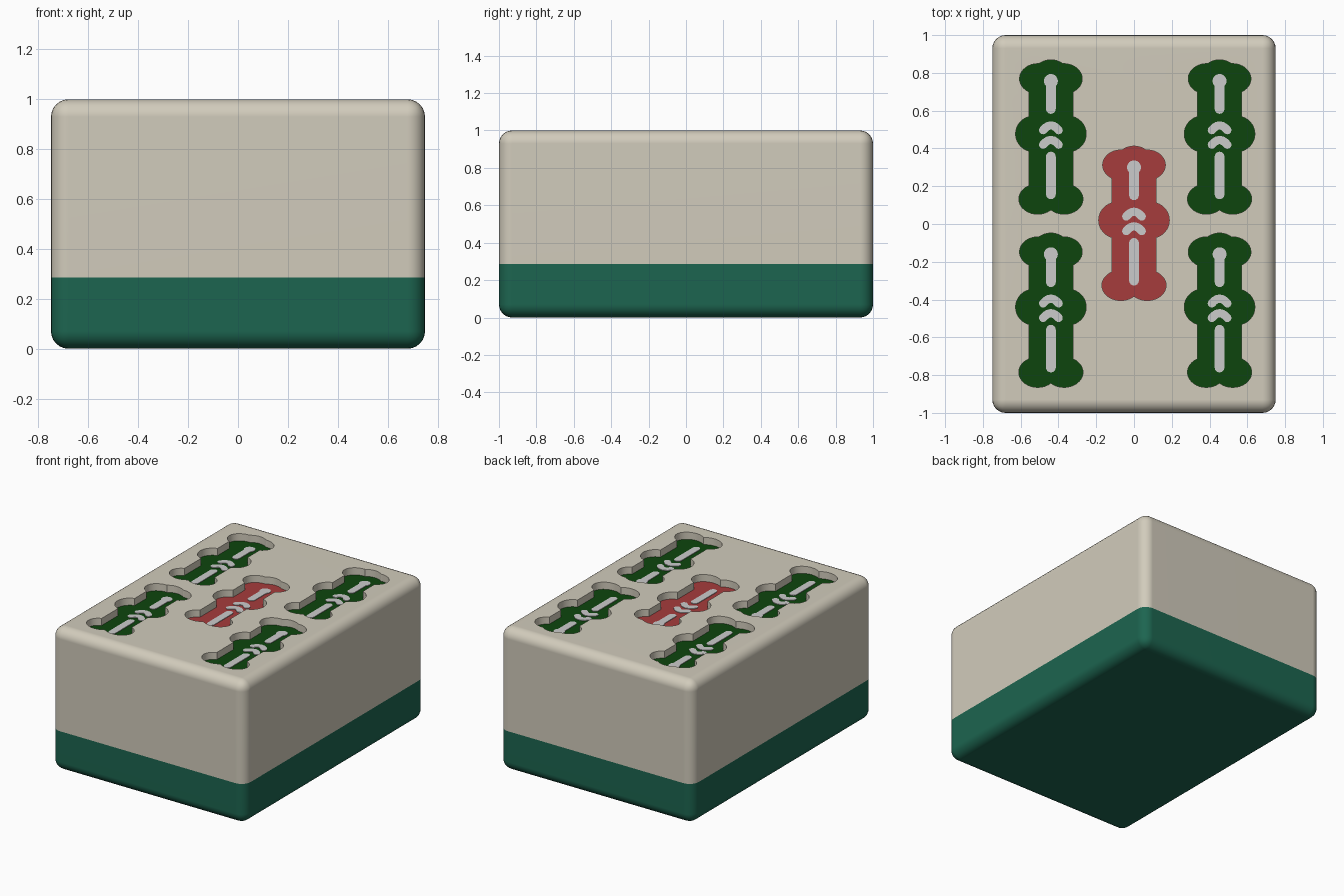
import bpy, bmesh
from math import sin, cos, radians, atan2, pi

if "Cube" in bpy.data.objects:
    bpy.data.objects.remove(bpy.data.objects["Cube"])

DEPTH = 0.05      # engraving depth
SPLIT = 0.285     # height of the coloured backing


def material(name, rgb):
    m = bpy.data.materials.new(name)
    m.diffuse_color = (*rgb, 1)
    m.use_nodes = True
    m.node_tree.nodes["Principled BSDF"].inputs["Base Color"].default_value = m.diffuse_color
    return m


cream = material("cream", (0.64, 0.60, 0.50))
backing = material("backing_green", (0.012, 0.13, 0.08))
green = material("stick_green", (0.004, 0.06, 0.004))
red = material("stick_red", (0.38, 0.045, 0.045))


def make_object(name, bm, mats=()):
    bmesh.ops.recalc_face_normals(bm, faces=bm.faces)
    me = bpy.data.meshes.new(name)
    bm.to_mesh(me)
    bm.free()
    ob = bpy.data.objects.new(name, me)
    bpy.context.collection.objects.link(ob)
    for m in mats:
        me.materials.append(m)
    return ob


def prism(bm, pts, z0, z1):
    """Extrude a 2D outline; returns the bottom face."""
    face = bm.faces.new([bm.verts.new((x, y, z0)) for x, y in pts])
    ext = bmesh.ops.extrude_face_region(bm, geom=[face], use_keep_orig=True)["geom"]
    for v in ext:
        if isinstance(v, bmesh.types.BMVert):
            v.co.z = z1
    return face


def arc(cx, cy, rx, ry, a0, a1, n=14):
    return [(cx + rx * cos(radians(a0 + (a1 - a0) * i / n)),
             cy + ry * sin(radians(a0 + (a1 - a0) * i / n))) for i in range(n + 1)]


# Right half of the bamboo outline, top to bottom, then mirrored
half = (arc(0, 0.284, 0.108, 0.108, 90, 54, 6)
        + arc(0.068, 0.292, 0.098, 0.08, 88, -60)
        + arc(0.09, 0, 0.097, 0.095, 74, -74)
        + arc(0.07, -0.345, 0.10, 0.08, 62, -134.4, 18))
half[0], half[-1] = (0, half[0][1]), (0, half[-1][1])
outline = half + [(-x, y) for x, y in half[-2:0:-1]]


def stroke(path, r, n=8):
    """Round-ended band along a 2D path."""
    def side(pts):
        out = []
        for i, p in enumerate(pts):
            a, b = pts[max(i - 1, 0)], pts[min(i + 1, len(pts) - 1)]
            t = atan2(b[1] - a[1], b[0] - a[0])
            if i < len(pts) - 1:
                out.append((p[0] + r * sin(t), p[1] - r * cos(t)))
            else:
                out += [(p[0] + r * cos(t - pi / 2 + pi * k / n),
                         p[1] + r * sin(t - pi / 2 + pi * k / n)) for k in range(n)]
        return out
    # each side starts where the other side's end cap stops
    return side(path) + side(path[::-1])


upper_bar = arc(0, 0.28, 0.037, 0.037, -45, 225, 18) + arc(0, 0.132, 0.026, 0.026, 180, 360, 8)
marks = [upper_bar, stroke([(0, -0.12), (0, -0.32)], 0.026)]
for y in (0.045, -0.032):
    marks.append(stroke([(x, y - 15 * x * x) for x in (-0.041, -0.028, -0.014, 0, 0.014, 0.028, 0.041)], 0.022))

# Tile body: rounded block split into two colours
bm = bmesh.new()
bmesh.ops.create_cube(bm, size=1)
for v in bm.verts:
    v.co.x *= 1.5
    v.co.y *= 2
    v.co.z += 0.5
bmesh.ops.bevel(bm, geom=bm.edges[:], offset=0.07, segments=6, profile=0.5, affect='EDGES')
bmesh.ops.bisect_plane(bm, geom=bm.verts[:] + bm.edges[:] + bm.faces[:],
                       plane_co=(0, 0, SPLIT), plane_no=(0, 0, 1))
for f in bm.faces:
    f.material_index = 0 if f.calc_center_median().z > SPLIT else 1
tile = make_object("tile_body", bm, (cream, backing, green, red))

# Engraved sticks: one cutter for all, plus pale marks on each recess floor
sticks = [("stick_upper_left", -0.44, 0.477, 2), ("stick_upper_right", 0.453, 0.477, 2),
          ("stick_lower_left", -0.44, -0.44, 2), ("stick_lower_right", 0.453, -0.44, 2),
          ("stick_centre", 0, 0.02, 3)]
cut = bmesh.new()
for name, cx, cy, mat in sticks:
    floor = prism(cut, [(x + cx, y + cy) for x, y in outline], 1 - DEPTH, 1.1)
    floor.material_index = mat
    bm = bmesh.new()
    for m in marks:
        prism(bm, [(x + cx, y + cy) for x, y in m], 1 - DEPTH - 0.004, 1 - DEPTH + 0.004)
    make_object(name + "_marks", bm)
cutter = make_object("stick_cutter", cut, (cream, backing, green, red))
cutter.hide_render = True

# Carve, then drop the cutter
mod = tile.modifiers.new("engrave", 'BOOLEAN')
mod.operation, mod.solver, mod.object = 'DIFFERENCE', 'EXACT', cutter
bpy.context.view_layer.objects.active = tile
tile.select_set(True)
bpy.ops.object.modifier_apply(modifier="engrave")
bpy.data.objects.remove(cutter)
bpy.ops.object.shade_smooth_by_angle(angle=radians(35))
wn = tile.modifiers.new("even_normals", 'WEIGHTED_NORMAL')
wn.keep_sharp = True
